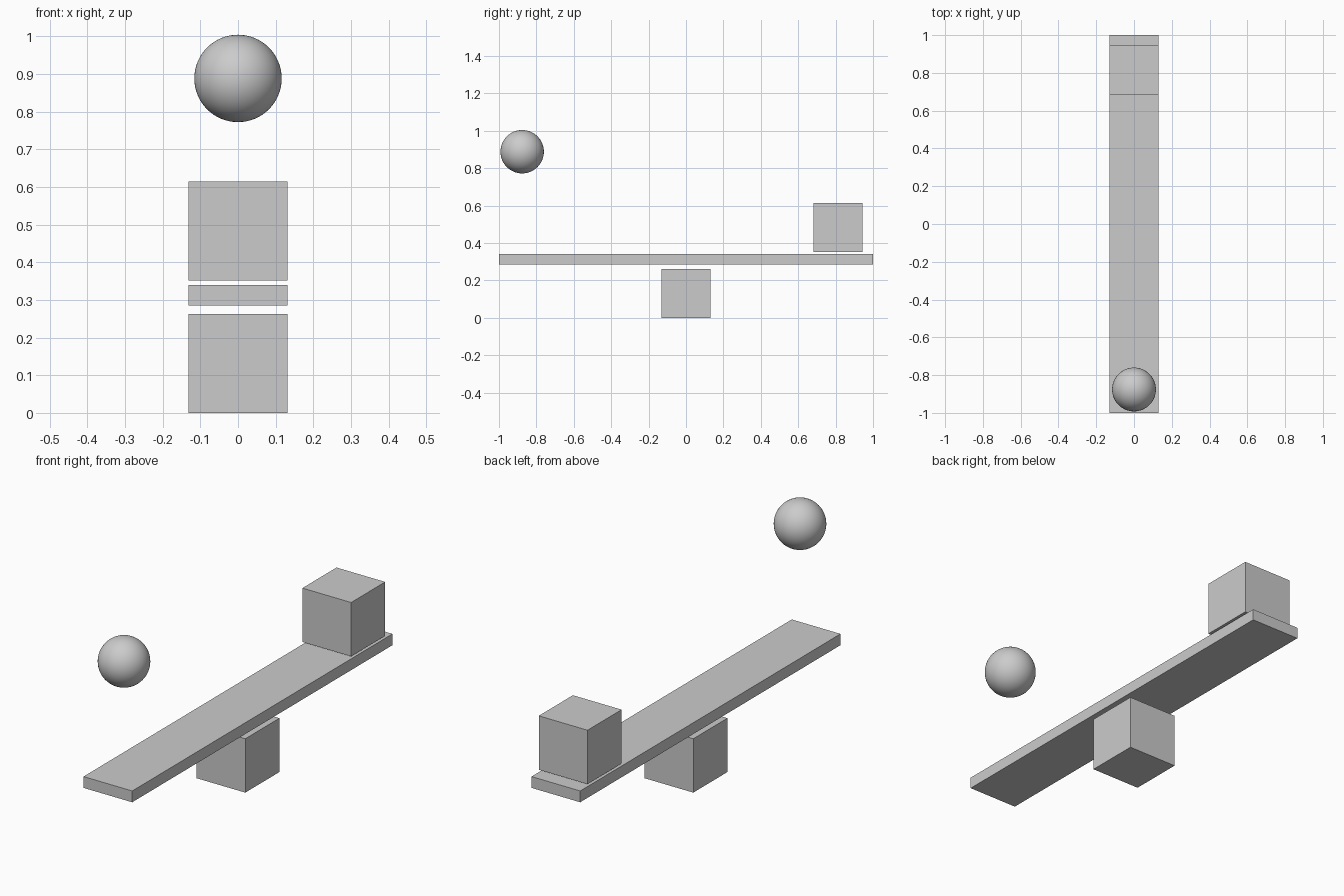
import bpy

if "Cube" in bpy.data.objects:
    bpy.data.objects.remove(bpy.data.objects["Cube"])

SIDE = 0.262  # shared width of blocks and plank


def box(name, center, size):
    bpy.ops.mesh.primitive_cube_add(size=1, location=center)
    obj = bpy.context.object
    obj.name = name
    obj.scale = size
    bpy.ops.object.transform_apply(location=False, rotation=False, scale=True)
    return obj


# Pivot block, plank and the weight resting at the back end
box("pivot_block", (0, 0, SIDE / 2), (SIDE, SIDE, SIDE))
box("plank", (0, 0, 0.3125), (SIDE, 2.0, 0.055))
box("weight_block", (0, 0.813, 0.483), (SIDE, SIDE, SIDE))

# Ball hanging above the front end
bpy.ops.mesh.primitive_uv_sphere_add(segments=64, ring_count=32, radius=0.116,
                                     location=(0, -0.876, 0.888))
bpy.context.object.name = "ball"
bpy.ops.object.shade_smooth()
